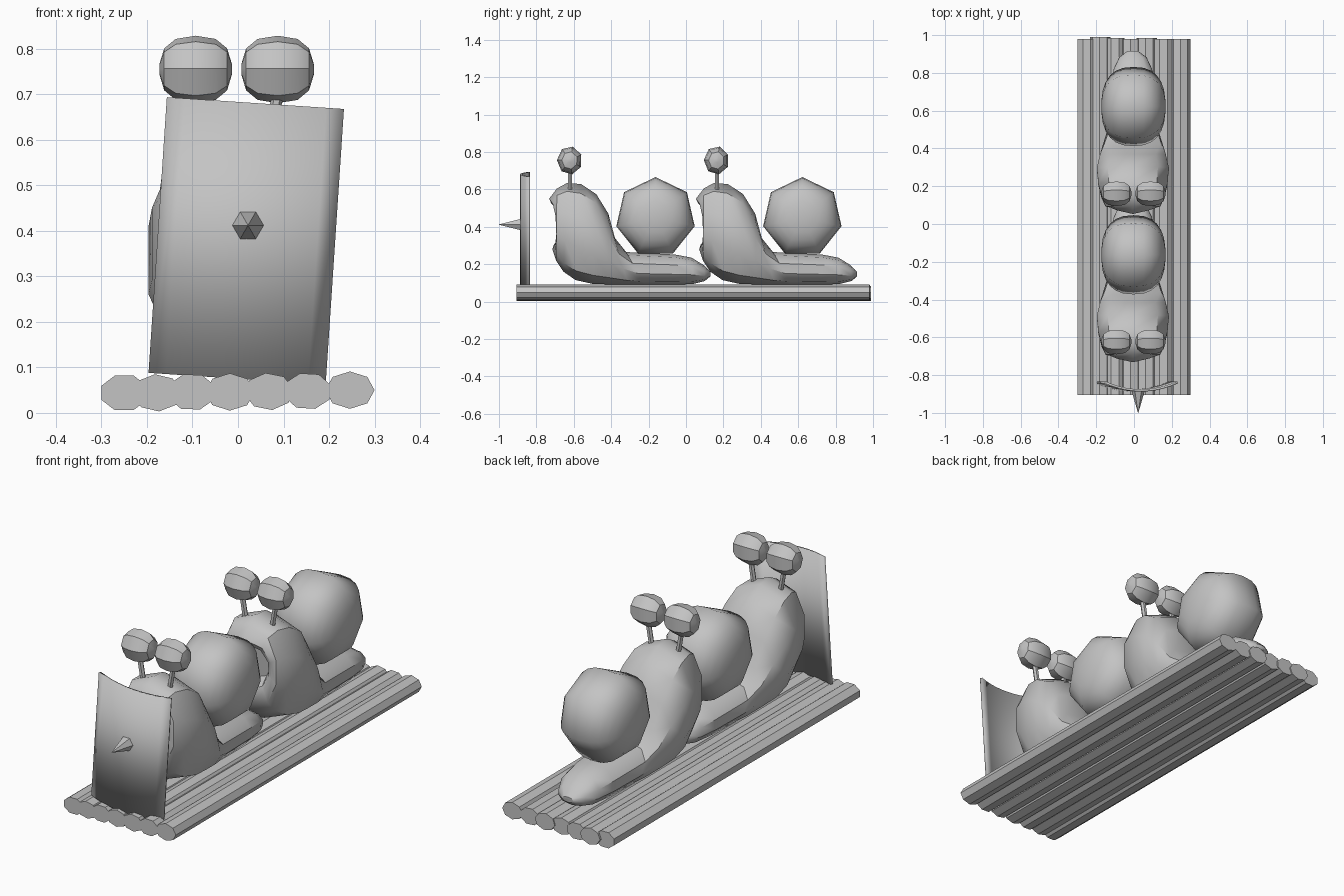
import bpy, bmesh, math

if "Cube" in bpy.data.objects:
    bpy.data.objects.remove(bpy.data.objects["Cube"])

grey = bpy.data.materials.new("plain_grey")
grey.diffuse_color = (0.55, 0.55, 0.55, 1)
grey.use_nodes = True
grey.node_tree.nodes["Principled BSDF"].inputs["Base Color"].default_value = grey.diffuse_color


def finish(bm, name, angle=None):
    """Turn a bmesh into a named object, shaded smooth below the given angle."""
    bmesh.ops.recalc_face_normals(bm, faces=bm.faces)
    me = bpy.data.meshes.new(name)
    bm.to_mesh(me)
    bm.free()
    ob = bpy.data.objects.new(name, me)
    bpy.context.collection.objects.link(ob)
    me.materials.append(grey)
    if angle:
        bpy.ops.object.select_all(action='DESELECT')
        ob.select_set(True)
        bpy.context.view_layer.objects.active = ob
        bpy.ops.object.shade_smooth_by_angle(angle=math.radians(angle))
    return ob


def loft(rings, name, angle=None):
    """Skin a list of equal-length closed rings and cap both ends."""
    bm = bmesh.new()
    vs = [[bm.verts.new(p) for p in r] for r in rings]
    n = len(vs[0])
    for a, b in zip(vs, vs[1:]):
        for i in range(n):
            j = (i + 1) % n
            bm.faces.new((a[i], a[j], b[j], b[i]))
    bm.faces.new(vs[0])
    bm.faces.new(vs[-1])
    return finish(bm, name, angle)


# Raft of seven eight-sided logs: x, z, rotation in degrees, back end
logs = [(-.25, .044, 22.5, .98), (-.178, .044, 5, .99), (-.102, .046, 20, .985),
        (-.018, .046, 0, .98), (.068, .047, 8, .985), (.153, .048, 18, .98),
        (.246, .05, 0, .98)]
for x, z, rot, back in logs:
    rings = []
    for y in (-.905, back):
        rings.append([(x + .054 * math.cos(math.radians(rot + 45 * k)), y,
                       z + .041 * math.sin(math.radians(rot + 45 * k))) for k in range(8)])
    loft(rings, "log")

# Curved shield, leaning to one side
bm = bmesh.new()
lean, cols = math.radians(3.8), 10
grid = []
for v in (0, .607):
    row = []
    for i in range(cols + 1):
        u = -.195 + .39 * i / cols
        row.append(bm.verts.new((-.002 + u * math.cos(lean) + v * math.sin(lean),
                                 -.887 + .043 * (u / .195) ** 2,
                                 .075 - u * math.sin(lean) + v * math.cos(lean))))
    grid.append(row)
for i in range(cols):
    bm.faces.new((grid[0][i], grid[0][i + 1], grid[1][i + 1], grid[1][i]))
shield = finish(bm, "shield", 30)
thick = shield.modifiers.new("thickness", 'SOLIDIFY')
thick.thickness = .012
thick.offset = -1

# Six-sided spike on the shield
loft([[(.022 + r * math.cos(k * math.pi / 3), y, .412 + r * math.sin(k * math.pi / 3))
       for k in range(6)] for y, r in ((-.88, .036), (-1, .0008))], "spike")

# Body sections: bottom y, bottom z, top y, top z, half width
SECTIONS = [(-.715, .28, -.732, .55, .125), (-.695, .22, -.69, .605, .15),
            (-.655, .16, -.635, .635, .172), (-.59, .115, -.56, .628, .19),
            (-.50, .095, -.48, .575, .198), (-.41, .092, -.415, .47, .18),
            (-.31, .09, -.38, .34, .155), (-.22, .09, -.32, .265, .13),
            (-.06, .09, -.06, .252, .12), (.04, .095, .03, .235, .105),
            (.1, .11, .095, .195, .075), (.13, .135, .13, .16, .03)]


def section(s, dy, scale=1.0, push=0.0, dish=0.0):
    by, bz, ty, tz, w = s
    pts = []
    for k in range(10):
        a = 2 * math.pi * k / 10
        c, sn = math.cos(a) * scale, math.sin(a)
        side = math.copysign(abs(sn) ** .75, sn)
        pts.append((-.006 + w * scale * side,
                    (by + ty) / 2 + (ty - by) / 2 * c + dy + push + dish * abs(sn),
                    (bz + tz) / 2 + (tz - bz) / 2 * c))
    return pts


def barrel(name, centre, half, radii, sides, turn, angle):
    """Rounded ball with its poles on the x axis."""
    rings = []
    n = 12 if sides > 6 and half > .1 else 6
    for i in range(n + 1):
        t = math.pi * (.03 + .94 * i / n)
        s = math.sin(t) ** .8
        c = math.copysign(abs(math.cos(t)) ** .8, math.cos(t))
        rings.append([(centre[0] - half * c,
                       centre[1] + radii[0] * s * math.sin(turn + 2 * math.pi * k / sides),
                       centre[2] + radii[1] * s * math.cos(turn + 2 * math.pi * k / sides))
                      for k in range(sides)])
    return loft(rings, name, angle)


# Two snails in a line
for dy in (0, .785):
    mouth = [section(SECTIONS[0], dy, .6, .09), section(SECTIONS[0], dy, .82, .01, .03)]
    hull = [section(s, dy, 1, 0, .03 if i == 0 else 0) for i, s in enumerate(SECTIONS)]
    loft(mouth + hull, "snail_body", 40)
    barrel("snail_shell", (-.003, -.163 + dy, .451), .17, (.215, .215), 7, 0, 60)
    for ex, root in ((-.093, -.07), (.087, .065)):
        barrel("snail_eye", (ex, -.622 + dy, .755), .08, (.068, .076), 7, .25, 30)
        # Eye stalk
        loft([[(x + .013 * math.cos(k * math.pi / 3), -.62 + dy + .013 * math.sin(k * math.pi / 3), z)
               for k in range(6)] for x, z in ((root, .57), (ex, .70))], "eye_stalk")
